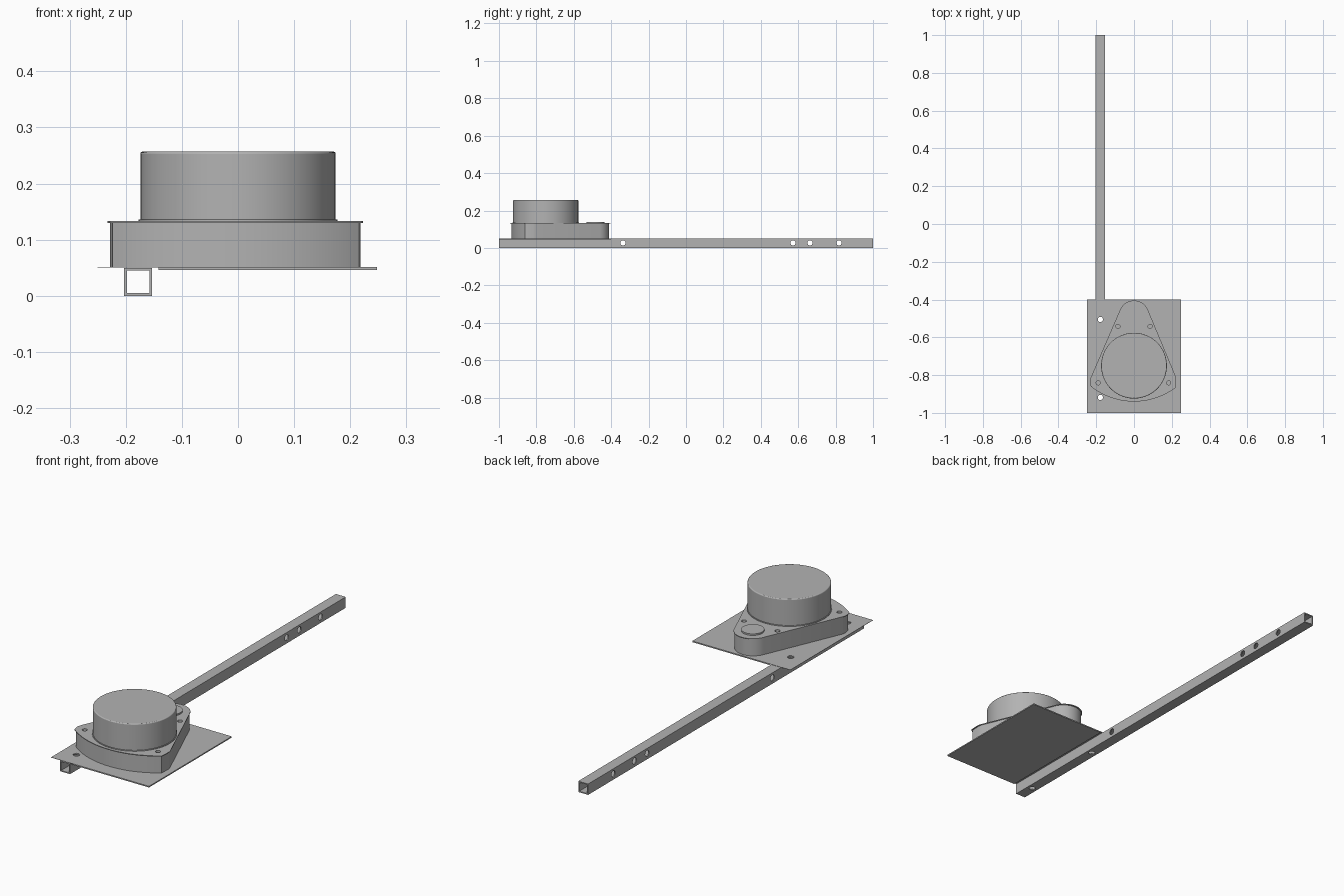
import bpy, bmesh, math
from mathutils import Matrix, Vector

cube = bpy.data.objects.get("Cube")
if cube:
    bpy.data.objects.remove(cube, do_unlink=True)

grey = bpy.data.materials.new("metal_grey")
grey.use_nodes = True
GREY = (0.45, 0.45, 0.45, 1)
grey.diffuse_color = GREY
grey.node_tree.nodes["Principled BSDF"].inputs["Base Color"].default_value = GREY


def finish(name, bm):
    bmesh.ops.recalc_face_normals(bm, faces=bm.faces)
    mesh = bpy.data.meshes.new(name)
    bm.to_mesh(mesh)
    bm.free()
    mesh.materials.append(grey)
    obj = bpy.data.objects.new(name, mesh)
    bpy.context.collection.objects.link(obj)
    return obj


def activate(obj):
    bpy.ops.object.select_all(action='DESELECT')
    obj.select_set(True)
    bpy.context.view_layer.objects.active = obj


def smooth(obj):
    activate(obj)
    bpy.ops.object.shade_smooth_by_angle(angle=math.radians(30))


def box(name, x0, x1, y0, y1, z0, z1):
    bm = bmesh.new()
    size = Matrix.Diagonal((x1 - x0, y1 - y0, z1 - z0, 1))
    mid = Matrix.Translation(((x0 + x1) / 2, (y0 + y1) / 2, (z0 + z1) / 2))
    bmesh.ops.create_cube(bm, size=1, matrix=mid @ size)
    return finish(name, bm)


def cylinder(name, centre, radius, depth, axis='Z', segments=24):
    bm = bmesh.new()
    turn = Matrix.Rotation(math.pi / 2, 4, 'Y') if axis == 'X' else Matrix()
    bmesh.ops.create_cone(bm, cap_ends=True, segments=segments, radius1=radius,
                          radius2=radius, depth=depth,
                          matrix=Matrix.Translation(centre) @ turn)
    return finish(name, bm)


def prism(name, outline, z0, z1):
    bm = bmesh.new()
    face = bm.faces.new([bm.verts.new((p.x, p.y, z0)) for p in outline])
    new = bmesh.ops.extrude_face_region(bm, geom=[face])["geom"]
    verts = [v for v in new if isinstance(v, bmesh.types.BMVert)]
    bmesh.ops.translate(bm, verts=verts, vec=(0, 0, z1 - z0))
    return finish(name, bm)


def cut(obj, cutters):
    for cutter in cutters:
        mod = obj.modifiers.new("cut", 'BOOLEAN')
        mod.operation, mod.solver, mod.object = 'DIFFERENCE', 'EXACT', cutter
        activate(obj)
        bpy.ops.object.modifier_apply(modifier=mod.name)
    for cutter in cutters:
        bpy.data.objects.remove(cutter, do_unlink=True)


def arc(cx, cy, radius, start, end, steps):
    angles = [math.radians(start + (end - start) * i / steps) for i in range(steps + 1)]
    return [Vector((cx + radius * math.cos(a), cy + radius * math.sin(a))) for a in angles]


# Hollow square arm with bolt holes
TUBE_X = -0.178
BOLTS_Y = (-0.505, -0.918)


def bolt_cutters():
    return [cylinder("cutter", (TUBE_X, y, 0.03), 0.014, 0.2) for y in BOLTS_Y]


arm = box("square_tube_arm", TUBE_X - 0.025, TUBE_X + 0.025, -1, 1, 0, 0.05)
cross = [cylinder("cutter", (TUBE_X, y, 0.027), 0.014, 0.2, 'X')
         for y in (-0.337, 0.572, 0.663, 0.818)]
bore = box("cutter", TUBE_X - 0.02, TUBE_X + 0.02, -1.1, 1.1, 0.005, 0.045)
cut(arm, [bore] + cross + bolt_cutters())
smooth(arm)

# Mounting sheet and its backing plate beside the arm
sheet = box("mounting_sheet", -0.25, 0.248, -1, -0.4, 0.0502, 0.0515)
cut(sheet, bolt_cutters())
smooth(sheet)
box("backing_plate", -0.142, 0.248, -1, -0.4, 0.046, 0.0502)

# Rounded triangular housing: top lobe, left corner, front arc, right corner
outline = arc(0, -0.485, 0.08, 20, 160, 28)
outline += [Vector((-0.231, -0.818)), Vector((-0.233, -0.835))]
outline += arc(0, -0.573, 0.367, 231.5, 307, 32)
outline += [Vector((0.223, -0.82)), Vector((0.22, -0.805))]
pivot = Vector((0, -0.67))
inner = [pivot + (p - pivot) * 0.978 for p in outline]

SCREWS = ((-0.19, -0.841), (0.183, -0.841), (-0.085, -0.542), (0.085, -0.542))
for name, shape, z0, z1 in (("housing_body", inner, 0.0515, 0.1295),
                            ("housing_flange", outline, 0.1295, 0.133)):
    part = prism(name, shape, z0, z1)
    cut(part, [cylinder("cutter", (x, y, 0.13), 0.011, 0.05) for x, y in SCREWS])
    smooth(part)

# Main drum with a softened rim and a narrow foot ring
drum = cylinder("main_drum", (0, -0.75, 0.195), 0.174, 0.124, segments=96)
bevel = drum.modifiers.new("rim", 'BEVEL')
bevel.width, bevel.segments = 0.004, 3
bevel.limit_method, bevel.angle_limit = 'ANGLE', math.radians(40)
smooth(drum)
smooth(cylinder("drum_foot_ring", (0, -0.75, 0.1345), 0.177, 0.003, segments=96))

# Small cap on the rear lobe
smooth(cylinder("rear_cap", (0, -0.485, 0.1365), 0.048, 0.007, segments=48))
